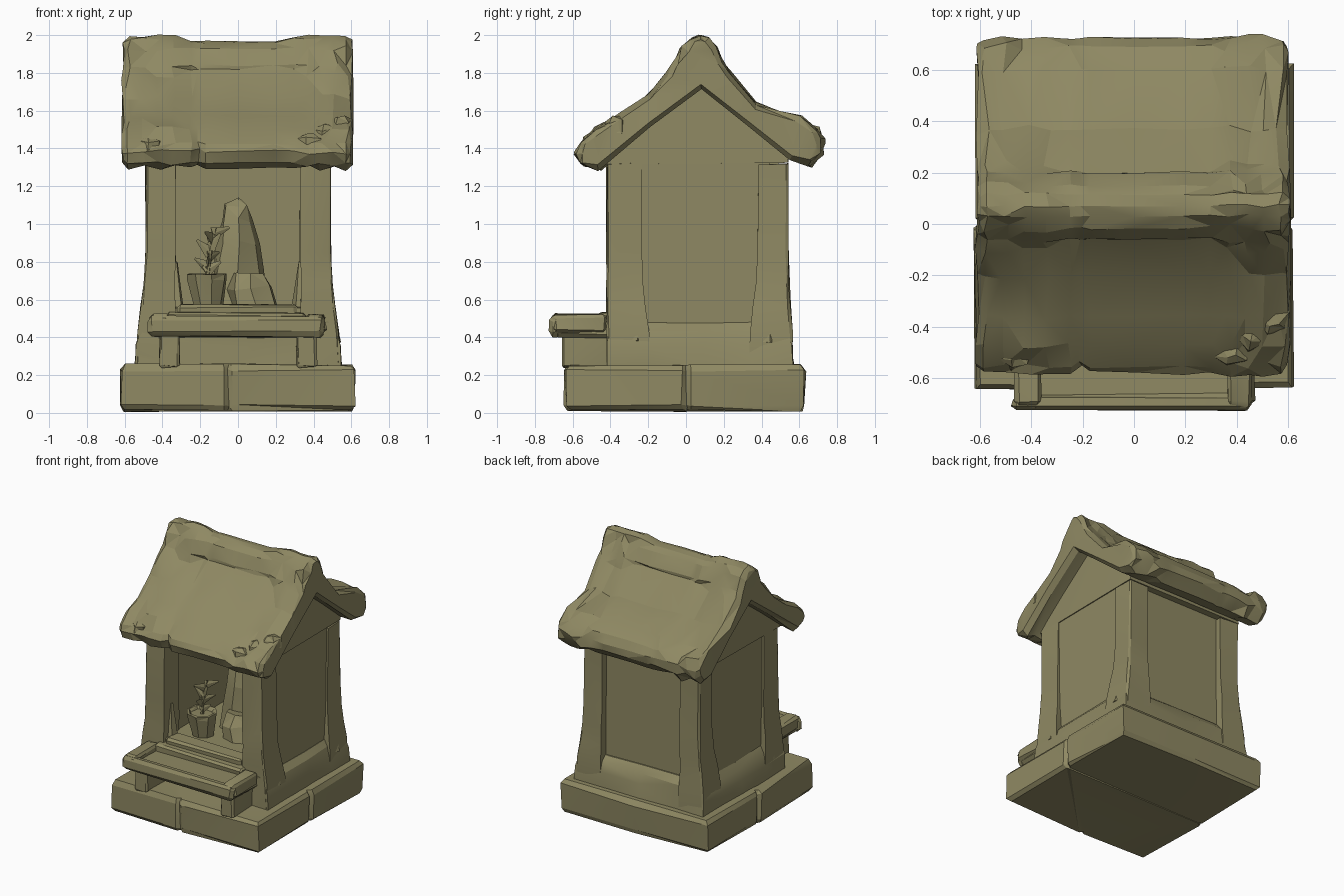
import bpy, bmesh, math, random
from mathutils import Vector, Matrix

random.seed(11)
if "Cube" in bpy.data.objects:
    bpy.data.objects.remove(bpy.data.objects["Cube"])

stone = bpy.data.materials.new("mossy_stone")
stone.use_nodes = True
COLOUR = (0.275, 0.25, 0.125, 1)
stone.diffuse_color = COLOUR
stone.node_tree.nodes["Principled BSDF"].inputs["Base Color"].default_value = COLOUR


def finish(name, bm, jitter=0.0, angle=22):
    """Roughen, triangulate into facets and turn into an object."""
    for v in bm.verts:
        v.co += Vector([random.uniform(-jitter, jitter) for _ in range(3)])
    bmesh.ops.recalc_face_normals(bm, faces=bm.faces)
    bmesh.ops.triangulate(bm, faces=bm.faces)
    mesh = bpy.data.meshes.new(name)
    bm.to_mesh(mesh)
    bm.free()
    mesh.materials.append(stone)
    obj = bpy.data.objects.new(name, mesh)
    bpy.context.collection.objects.link(obj)
    bpy.ops.object.select_all(action="DESELECT")
    obj.select_set(True)
    bpy.context.view_layer.objects.active = obj
    bpy.ops.object.shade_smooth_by_angle(angle=math.radians(angle))
    return obj


def loft(rings):
    """Skin a list of equal-length closed rings and cap both ends."""
    bm = bmesh.new()
    rows = [[bm.verts.new(p) for p in ring] for ring in rings]
    n = len(rows[0])
    for a, b in zip(rows, rows[1:]):
        for i in range(n):
            bm.faces.new((a[i], a[(i + 1) % n], b[(i + 1) % n], b[i]))
    bm.faces.new(rows[0][::-1])
    bm.faces.new(rows[-1])
    bmesh.ops.recalc_face_normals(bm, faces=bm.faces)
    return bm


def block(name, lo, hi, bevel=0.012, jitter=0.004):
    """Worn stone block between two corners."""
    lo, hi = Vector(lo), Vector(hi)
    bm = bmesh.new()
    bmesh.ops.create_cube(bm, size=1)
    for v in bm.verts:
        v.co = (lo + hi) / 2 + v.co * (hi - lo)
    if bevel:
        bmesh.ops.bevel(bm, geom=bm.edges[:], offset=bevel, segments=1, affect="EDGES")
    return finish(name, bm, jitter)


def rock(name, centre, levels, sides, jitter, squash=1.0):
    """Faceted stone turned from (height, radius, x shift) levels."""
    rings = []
    for z, r, dx in levels:
        rings.append([(centre[0] + dx + r * math.cos(math.tau * (i + 0.3) / sides),
                       centre[1] + squash * r * math.sin(math.tau * (i + 0.3) / sides), z)
                      for i in range(sides)])
    return finish(name, loft(rings), jitter, 10)


# Base: two slabs meeting at a joint, the front one cracked
front_slab = [(-.62, -.64), (-.075, -.65), (-.05, -.625), (-.035, -.64), (.62, -.63),
              (.62, -.02), (.595, .003), (-.595, .003), (-.62, -.02)]
back_slab = [(-.595, -.003), (.595, -.003), (.62, .02), (.62, .625), (0, .63), (-.62, .62), (-.62, .02)]
for name, outline in (("front_base_slab", front_slab), ("back_base_slab", back_slab)):
    rings = []
    for z, s in ((.012, .97), (.04, 1), (.225, 1), (.255, .97)):
        rings.append([(x * s, y * s, z) for x, y in outline])
    finish(name, loft(rings), 0.007)

# Flared plinth and chamber floor
rings = []
for z, w, back in ((.24, .545, .57), (.36, .54, .56), (.43, .515, .54), (.48, .475, .50)):
    rings.append([(-w, -.42, z), (-.15, -.415, z), (.15, -.415, z), (w, -.42, z),
                  (w, -.2, z), (w, .1, z), (w, .35, z), (w, back, z), (.3, back, z), (0, back, z),
                  (-.3, back, z), (-w, back, z), (-w, .35, z), (-w, .1, z), (-w, -.2, z)])
finish("plinth", loft(rings), 0.008)
block("chamber_floor", (-.42, -.40, .40), (.42, .48, .565))

# Walls between the corner posts
for side, sx in (("right", -1), ("left", 1)):
    xs = sorted((sx * .34, sx * .476))
    block(side + "_wall", (xs[0], -.30, .40), (xs[1], .44, 1.33), 0, 0.003)
block("back_wall", (-.40, .42, .40), (.40, .49, 1.33), 0, 0.003)

# Corner posts, swelling outward at the foot, with broken stone beside them
for side, sx in (("right", -1), ("left", 1)):
    for end, sy, y_out, y_in in (("front", -1, -.42, -.24), ("back", 1, .54, .38)):
        rings = []
        for z, swell in ((.26, .05), (.42, .045), (.56, .025), (.68, .012), (.85, .002), (1.32, 0)):
            x_out, out = sx * (.488 + swell), y_out + (swell * .5 if sy > 0 else 0)
            rings.append([(sx * .33, out, z), (x_out - sx * .01, out, z), (x_out, out - sy * .01, z),
                          (x_out, y_in - sy * swell, z), (sx * .33, y_in, z)])
        finish(f"{end}_{side}_post", loft(rings), 0.005)
        rock(f"{end}_{side}_rubble", (sx * .455, y_in - sy * -.04, 0),
             [(.38, .085, 0), (.50, .07, 0), (.58, .05, 0), (.66, .015, 0)], 6, 0.012)
    # Worn fillets beside the doorway
    rock(side + "_doorway_foot", (sx * .33, -.33, 0),
         [(.50, .06, 0), (.60, .04, 0), (.80, .012, 0)], 5, 0.004)

# Gable block filling the roof
gable = [(-.43, 1.315), (.54, 1.325), (.54, 1.36), (.08, 1.72), (-.43, 1.35)]
finish("gable", loft([[(x, y, z) for y, z in gable] for x in (-.49, .485)]), 0.002)

# Roof: worn chevron section swept along x
section = [(-.46, 1.295), (-.55, 1.32), (-.58, 1.385), (-.555, 1.425), (-.47, 1.50), (-.36, 1.575),
           (-.20, 1.675), (-.10, 1.785), (-.06, 1.84), (-.015, 1.93), (.03, 1.975),
           (.07, 1.985), (.115, 1.975), (.15, 1.93), (.20, 1.845), (.235, 1.79), (.37, 1.635),
           (.60, 1.56), (.69, 1.50), (.725, 1.44), (.72, 1.385), (.65, 1.315), (.55, 1.34),
           (.32, 1.525), (.08, 1.715), (-.19, 1.515)]
FIRST_INNER, RIDGE = 22, range(10, 13)
stations = (-.61, -.575, -.50, -.42, -.34, -.25, -.21, -.17, 0, .19, .30, .37, .44, .51, .57, .605)
rings = []
for x in stations:
    ring = []
    for i, (y, z) in enumerate(section):
        rough = 0.0 if i >= FIRST_INNER else (0.017 if abs(x) > .3 else 0.007)
        if -.3 < x < .35 and i in (7, 15):
            # Undercut below the ridge roll
            y += .045 if i == 7 else -.035
            z += .035
        if i in RIDGE:
            z += .008 if abs(x) > .28 else -.015
            rough *= 0.5
        if x == -.21 and i < 5:
            # Crack in the front eave
            y += .025
            z += .012
        slide = random.uniform(-rough, rough) if abs(x) < .6 else 0
        ring.append((x + slide, y + random.uniform(-rough, rough), z + random.uniform(-rough, rough)))
    rings.append(ring)
bm = loft(rings)
bm.normal_update()
shift = {v: v.normal.copy() for v in bm.verts if abs(v.co.x) > .6}
for v, n in shift.items():
    v.co -= Vector((0, n.y, n.z)) * 0.03
    v.co.x += random.uniform(-.012, .008) * math.copysign(1, v.co.x)
finish("roof", bm, 0.002, 16)

# Broken chips bedded in the front eave corners
for i, (x, y, z) in enumerate(((-.47, -.49, 1.43), (.38, -.48, 1.44), (.46, -.42, 1.49), (.53, -.36, 1.53))):
    rock(f"roof_chip_{i + 1}", (x, y, 0), [(z - .05, .08, 0), (z + .01, .07, 0), (z + .035, .03, 0)], 6, 0.012)

# Offering step: shelf with raised rims on two feet
block("shelf", (-.46, -.71, .40), (.45, -.38, .48), 0.02, 0.006)
block("shelf_front_rim", (-.475, -.73, .405), (.46, -.66, .51), 0.022, 0.008)
for side, sx in (("right", -1), ("left", 1)):
    xs = sorted((sx * .36, sx * .465))
    block(side + "_shelf_rim", (xs[0], -.71, .42), (xs[1], -.42, .525), 0.018, 0.008)
    xs = sorted((sx * .31, sx * .415))
    block(side + "_shelf_foot", (xs[0], -.655, .24), (xs[1], -.40, .42), 0.01, 0.005)
block("shelf_back_step", (-.38, -.47, .46), (.36, -.36, .53), 0.015, 0.005)
block("door_sill", (-.32, -.42, .48), (.31, -.30, .572), 0.012, 0.005)

# Standing stone on its rocky mound
rock("standing_stone", (0, .05, 0),
     [(.55, .17, 0), (.75, .14, 0), (.90, .12, 0), (1.02, .09, 0),
      (1.10, .065, -.005), (1.13, .03, -.01)], 7, 0.012, 0.8)
rock("mound", (.09, -.07, 0), [(.55, .14, 0), (.66, .12, -.01), (.73, .08, -.03)], 7, 0.02)

# Pot and sprig
rock("pot", (-.165, -.20, 0), [(.56, .075, .01), (.70, .105, 0), (.735, .11, 0),
                               (.735, .09, 0), (.715, .08, 0)], 8, 0.004)
for i in range(9):
    bm = bmesh.new()
    bmesh.ops.create_cone(bm, segments=4, radius1=.034, radius2=.006, depth=.10, cap_ends=True)
    for v in bm.verts:
        v.co.y *= 0.25
        v.co.z += .045
    lean = Matrix.Rotation(random.uniform(.6, 1.3), 4, "Y")
    turn = Matrix.Rotation(i * 2.4, 4, "Z")
    place = Matrix.Translation((-.17 + .005 * i, -.20, .75 + .025 * i))
    bm.transform(place @ turn @ lean)
    finish(f"leaf_{i + 1}", bm)
rock("stem", (-.165, -.20, 0), [(.70, .014, 0), (.86, .011, .02), (.98, .007, .045)], 5, 0.002)
